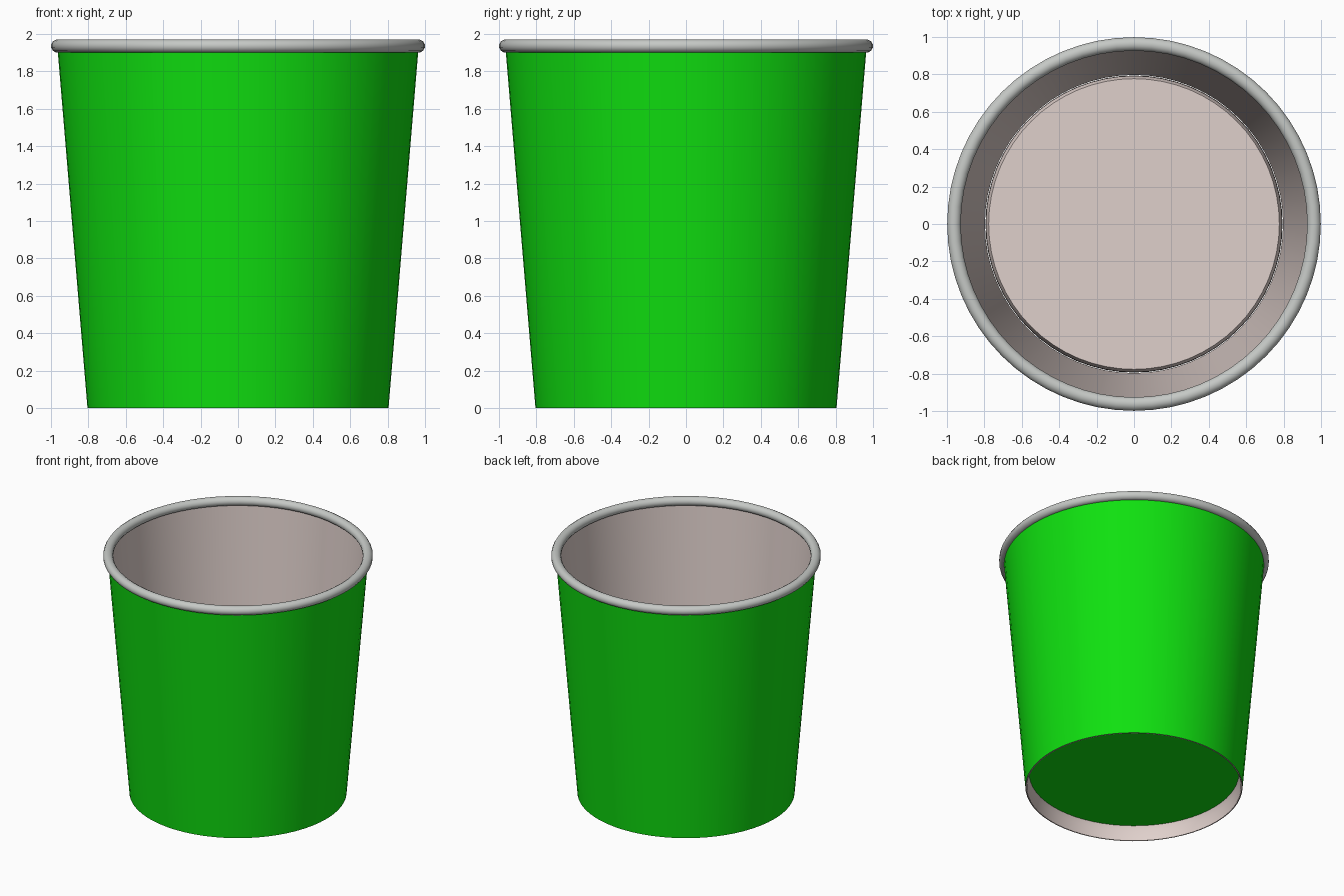
import bpy, bmesh, math

if "Cube" in bpy.data.objects:
    bpy.data.objects.remove(bpy.data.objects["Cube"])

SIDES = 64


def material(name, rgb):
    m = bpy.data.materials.new(name)
    m.diffuse_color = (*rgb, 1.0)
    m.use_nodes = True
    m.node_tree.nodes["Principled BSDF"].inputs["Base Color"].default_value = m.diffuse_color
    return m


green = material("green paper", (0.005, 0.75, 0.005))
cream = material("pale lining", (0.74, 0.63, 0.60))
grey = material("grey rim", (0.56, 0.58, 0.56))


def lathe(name, profile, mats, seg_mats=None, closed=False):
    """Revolve (radius, z) points around z; seg_mats gives a material per segment."""
    bm = bmesh.new()
    rings = []
    for r, z in profile:
        if r == 0:
            rings.append([bm.verts.new((0, 0, z))] * SIDES)
        else:
            rings.append([bm.verts.new((r * math.cos(a), r * math.sin(a), z))
                          for a in (2 * math.pi * i / SIDES for i in range(SIDES))])
    n = len(profile)
    for k in range(n if closed else n - 1):
        lo, hi = rings[k], rings[(k + 1) % n]
        for i in range(SIDES):
            j = (i + 1) % SIDES
            corners = list(dict.fromkeys([lo[i], lo[j], hi[j], hi[i]]))
            f = bm.faces.new(corners)
            f.smooth = True
            f.material_index = seg_mats[k] if seg_mats else 0
    me = bpy.data.meshes.new(name)
    bm.to_mesh(me)
    bm.free()
    for m in mats:
        me.materials.append(m)
    me.set_sharp_from_angle(angle=math.radians(40))
    ob = bpy.data.objects.new(name, me)
    bpy.context.collection.objects.link(ob)
    return ob


# Tapered wall: green outside, pale inside and on the bottom lip
lathe("cup_wall", [(0.805, 0), (0.965, 1.92), (0.957, 1.92), (0.797, 0)],
      [green, cream], [0, 1, 1, 1], closed=True)

# Rolled rim
rim = [(0.9625 + 0.0375 * math.cos(a), 1.935 + 0.036 * math.sin(a))
       for a in (2 * math.pi * (i + 0.5) / 12 for i in range(12))]
lathe("rolled_rim", rim, [grey], closed=True)

# Raised floor with a folded skirt running down inside the wall
lathe("cup_floor", [(0.794, 0.0), (0.792, 0.08), (0.777, 0.12), (0, 0.12)], [cream])

# Green underside of the floor
lathe("floor_underside", [(0, 0.116), (0.777, 0.116)], [green])
